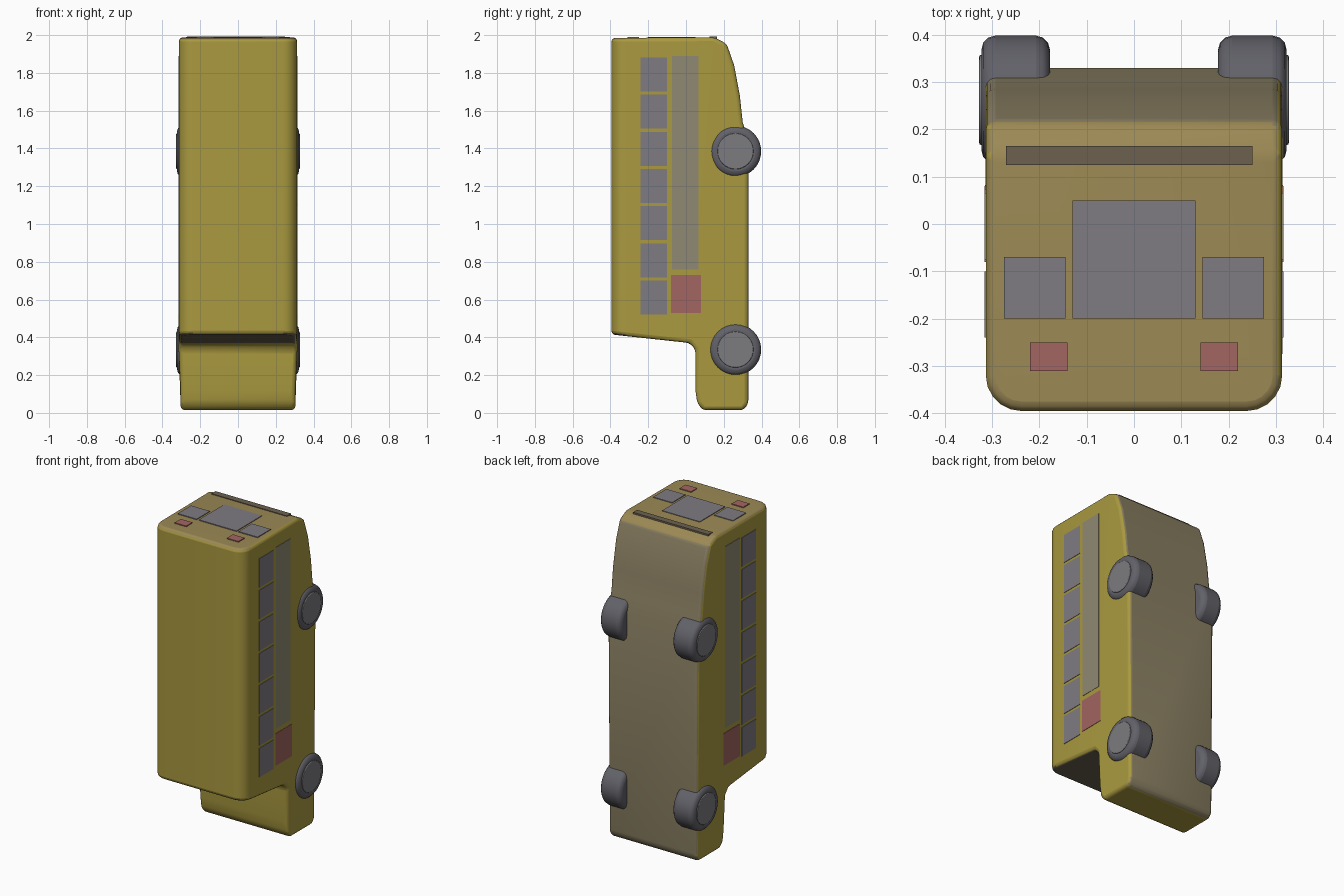
import bpy, bmesh, math

if "Cube" in bpy.data.objects:
    bpy.data.objects.remove(bpy.data.objects["Cube"])

def mat(name, rgb):
    m = bpy.data.materials.new(name)
    m.diffuse_color = (*rgb, 1)
    m.use_nodes = True
    m.node_tree.nodes["Principled BSDF"].inputs["Base Color"].default_value = m.diffuse_color
    return m

YELLOW = mat("yellow_paint", (0.40, 0.32, 0.05))
UNDER = mat("underside_grime", (0.25, 0.21, 0.12))
REAR = mat("rear_paint", (0.33, 0.25, 0.09))
GLASS = mat("window_glass", (0.21, 0.20, 0.22))
TRIM = mat("side_trim", (0.28, 0.25, 0.17))
RED = mat("sign_red", (0.36, 0.13, 0.12))
TYRE = mat("tyre_rubber", (0.12, 0.12, 0.14))
HUB = mat("hub_metal", (0.20, 0.20, 0.21))
DARK = mat("windshield_glass", (0.15, 0.12, 0.08))

def finish(ob, bevel=0, segs=3):
    if bevel:
        b = ob.modifiers.new("Bevel", 'BEVEL')
        b.width, b.segments, b.limit_method = bevel, segs, 'ANGLE'
        b.angle_limit = math.radians(25)
    bpy.ops.object.select_all(action='DESELECT')
    bpy.context.view_layer.objects.active = ob
    ob.select_set(True)
    bpy.ops.object.shade_smooth_by_angle(angle=math.radians(40))

def box(name, lo, hi, m):
    bpy.ops.mesh.primitive_cube_add(size=1, location=[(a + b) / 2 for a, b in zip(lo, hi)])
    ob = bpy.context.object
    ob.name = name
    ob.scale = [b - a for a, b in zip(lo, hi)]
    bpy.ops.object.transform_apply(location=False, rotation=False, scale=True)
    ob.data.materials.append(m)

def cylinder(name, x, y, z, r, depth, m, bevel):
    bpy.ops.mesh.primitive_cylinder_add(vertices=32, radius=r, depth=depth,
                                        location=(x, y, z), rotation=(0, math.pi / 2, 0))
    ob = bpy.context.object
    ob.name = name
    ob.data.materials.append(m)
    finish(ob, bevel)

# Body: side profile (y, z), bus standing on its nose, roof towards -y
HALF = 0.313
profile = [(-0.395, 0.415), (-0.395, 1.985), (0.15, 1.988), (0.215, 1.955), (0.255, 1.84),
           (0.285, 1.68), (0.30, 1.54), (0.33, 1.44), (0.33, 0.05), (0.305, 0.015),
           (0.09, 0.015), (0.06, 0.05), (0.05, 0.12), (0.05, 0.335), (0.02, 0.37)]
bm = bmesh.new()
face = bm.faces.new([bm.verts.new((-HALF, y, z)) for y, z in profile])
ext = bmesh.ops.extrude_face_region(bm, geom=[face])
bmesh.ops.translate(bm, vec=(2 * HALF, 0, 0),
                    verts=[v for v in ext["geom"] if isinstance(v, bmesh.types.BMVert)])
bmesh.ops.recalc_face_normals(bm, faces=bm.faces)
# Hood slightly narrower than the cabin
for v in bm.verts:
    if v.co.z < 0.2:
        v.co.x *= 0.97
# Round the long roof edges
roof = [e for e in bm.edges if all(v.co.y < -0.39 for v in e.verts)
        and abs(e.verts[0].co.z - e.verts[1].co.z) > 1]
bmesh.ops.bevel(bm, geom=roof, offset=0.075, segments=5, profile=0.5, affect='EDGES')
bm.normal_update()
# Underside, rear and windshield faces get their own colours
for f in bm.faces:
    n, z = f.normal, f.calc_center_median().z
    f.material_index = (1 if n.y > 0.7 else 2 if n.z > 0.7
                        else 3 if n.z < -0.7 and z > 0.3 else 0)
me = bpy.data.meshes.new("bus_body")
bm.to_mesh(me)
bm.free()
body = bpy.data.objects.new("bus_body", me)
bpy.context.collection.objects.link(body)
for m in (YELLOW, UNDER, REAR, DARK):
    me.materials.append(m)
finish(body, 0.02)

# Rear windows, lamps and bumper
box("rear_window", (-0.13, -0.20, 1.982), (0.13, 0.05, 1.991), GLASS)
for s in (-1, 1):
    x = s * 0.21
    box("rear_side_window", (x - 0.065, -0.20, 1.982), (x + 0.065, -0.07, 1.991), GLASS)
    box("rear_lamp", (s * 0.18 - 0.04, -0.31, 1.98), (s * 0.18 + 0.04, -0.25, 1.991), RED)
box("rear_bumper", (-0.27, 0.125, 1.982), (0.25, 0.165, 1.992), DARK)

# Both sides: window rows, lower trim, stop sign, wheels
for s in (-1, 1):
    xs = sorted((s * (HALF - 0.006), s * (HALF + 0.003)))
    for i in range(7):
        z = 0.52 + i * 0.197
        box("side_window", (xs[0], -0.24, z), (xs[1], -0.10, z + 0.18), GLASS)
    box("side_trim", (xs[0], -0.075, 0.76), (xs[1], 0.065, 1.89), TRIM)
    box("stop_sign", (xs[0], -0.08, 0.53), (xs[1], 0.08, 0.73), RED)
    for z in (0.335, 1.385):
        cylinder("wheel", s * 0.25, 0.262, z, 0.136, 0.145, TYRE, 0.03)
        cylinder("wheel_hub", s * 0.32, 0.262, z, 0.095, 0.014, HUB, 0.004)
